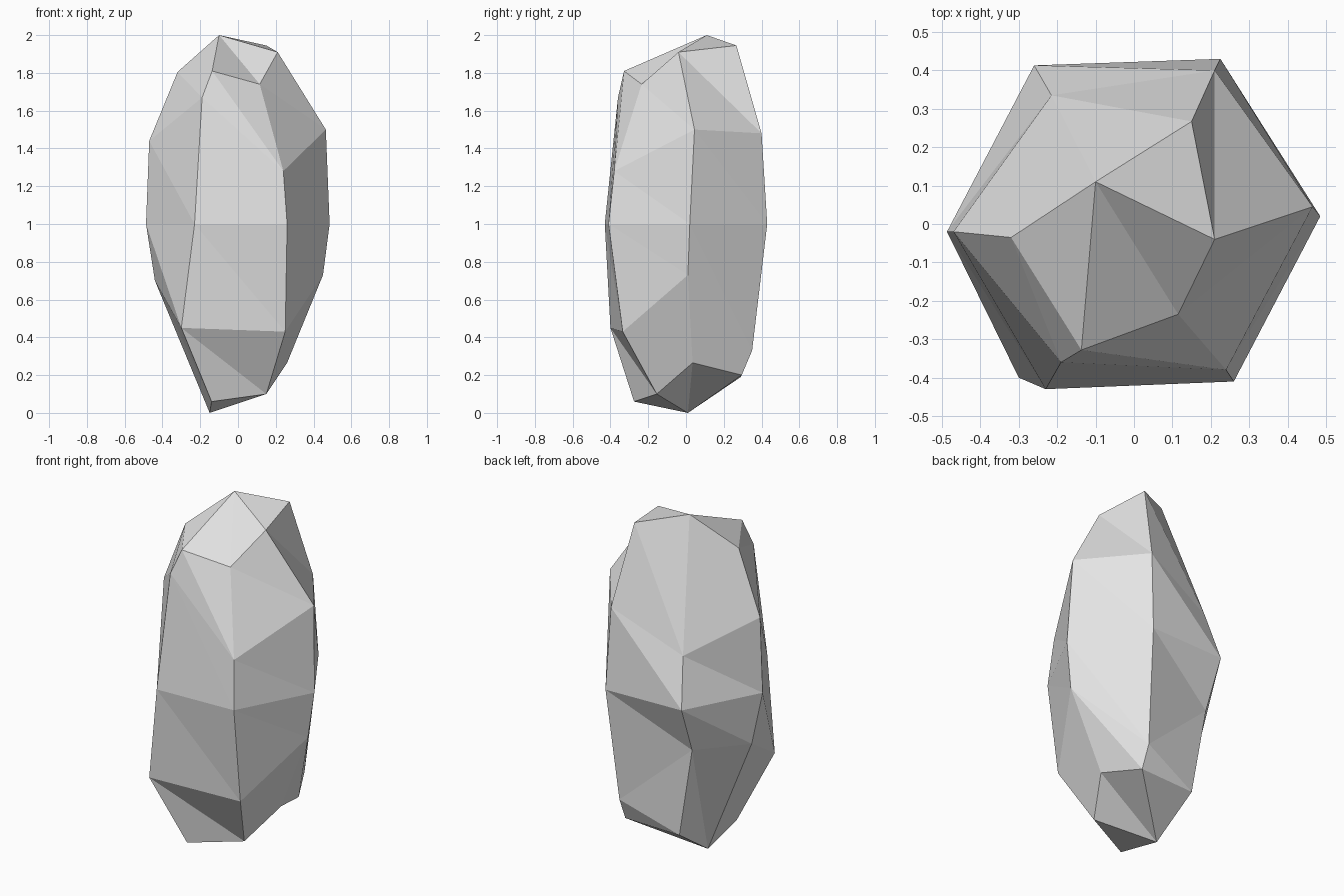
import bpy, bmesh

if "Cube" in bpy.data.objects:
    bpy.data.objects.remove(bpy.data.objects["Cube"])

# Six ridges of a faceted stone, counter-clockwise from +x; each runs bottom to top
RIDGES = [
    [(.26, .035, .265), (.45, .01, .73), (.485, .02, 1), (.465, .045, 1.5), (.21, -.04, 1.91)],
    [(.19, .295, .20), (.19, .35, .33), (.225, .43, 1), (.21, .40, 1.48), (.15, .267, 1.945)],
    [(-.16, .29, .19), (-.25, .30, .72), (-.26, .413, 1), (-.215, .335, 1.28), (-.10, .11, 2)],
    [(-.15, .01, 0), (-.44, .015, .7), (-.487, -.02, 1), (-.47, -.02, 1.44), (-.32, -.035, 1.805)],
    [(-.14, -.275, .06), (-.30, -.40, .45), (-.23, -.43, 1), (-.19, -.36, 1.67), (-.137, -.328, 1.81)],
    [(.15, -.155, .10), (.25, -.335, .43), (.26, -.41, 1), (.24, -.38, 1.28), (.115, -.235, 1.74)],
]

bm = bmesh.new()
cols = [[bm.verts.new(p) for p in ridge] for ridge in RIDGES]
n = len(cols)

# Sides: two triangles per panel, split from upper left to lower right
for i in range(n):
    a, b = cols[i], cols[(i + 1) % n]
    for k in range(4):
        bm.faces.new((a[k], b[k], a[k + 1]))
        bm.faces.new((b[k], b[k + 1], a[k + 1]))

# Caps: fans from the highest and the lowest corner
for level, hub in ((4, 2), (0, 3)):
    for j in range(1, n - 1):
        bm.faces.new([cols[(hub + d) % n][level] for d in (0, j, j + 1)])
bmesh.ops.recalc_face_normals(bm, faces=bm.faces)

mesh = bpy.data.meshes.new("stone")
bm.to_mesh(mesh)
bm.free()

# Plain light grey, flat faces
grey = bpy.data.materials.new("light grey")
grey.diffuse_color = (.78, .78, .78, 1)
grey.use_nodes = True
grey.node_tree.nodes["Principled BSDF"].inputs["Base Color"].default_value = grey.diffuse_color
mesh.materials.append(grey)
bpy.context.collection.objects.link(bpy.data.objects.new("stone", mesh))
